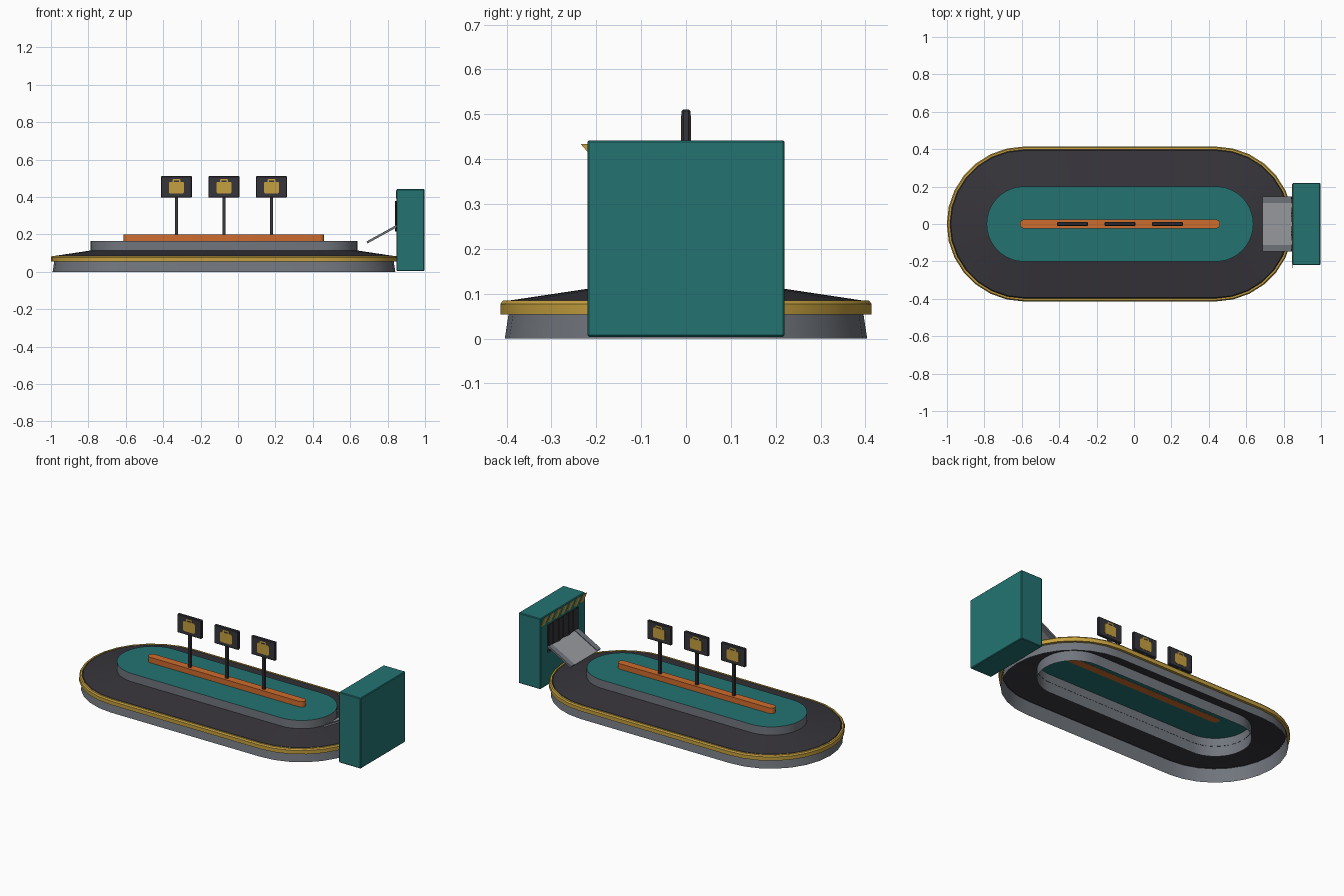
import bpy, bmesh, math
from mathutils import Matrix, Vector

if "Cube" in bpy.data.objects:
    bpy.data.objects.remove(bpy.data.objects["Cube"])

CX = -0.075      # centre of the carousel along x
HALF = 0.512     # half length of the straight runs


def material(name, rgb):
    m = bpy.data.materials.new(name)
    m.diffuse_color = (*rgb, 1)
    m.use_nodes = True
    m.node_tree.nodes["Principled BSDF"].inputs["Base Color"].default_value = m.diffuse_color
    return m


TEAL = material("teal", (0.017, 0.175, 0.17))
DARK = material("charcoal", (0.037, 0.035, 0.043))
GREY = material("steel grey", (0.165, 0.18, 0.205))
LIGHT = material("light grey", (0.32, 0.33, 0.35))
GOLD = material("gold", (0.56, 0.35, 0.05))
ORANGE = material("orange", (0.62, 0.15, 0.027))


def finish(name, bm, mats, smooth=True):
    me = bpy.data.meshes.new(name)
    bm.to_mesh(me)
    bm.free()
    ob = bpy.data.objects.new(name, me)
    bpy.context.collection.objects.link(ob)
    for m in mats:
        me.materials.append(m)
    if smooth:
        bpy.ops.object.select_all(action='DESELECT')
        ob.select_set(True)
        bpy.context.view_layer.objects.active = ob
        bpy.ops.object.shade_smooth_by_angle(angle=math.radians(30))
    return ob


def stadium(name, profile, mats, seg, closed=False, cap=False):
    """Sweep a (radius, z) profile round a racetrack; the cap uses the last material."""
    bm = bmesh.new()
    rings = []
    for r, z in profile:
        ring = []
        for side in (1, -1):
            for i in range(seg + 1):
                a = math.pi * (i / seg - 0.5)
                ring.append(bm.verts.new((CX + side * (HALF + r * math.cos(a)),
                                          side * r * math.sin(a), z)))
        rings.append(ring)
    pairs = list(zip(rings, rings[1:]))
    if closed:
        pairs.append((rings[-1], rings[0]))
    n = len(rings[0])
    for lo, hi in pairs:
        for i in range(n):
            j = (i + 1) % n
            bm.faces.new((lo[i], lo[j], hi[j], hi[i]))
    if cap:
        bm.faces.new(rings[-1]).material_index = len(mats) - 1
    return finish(name, bm, mats)


def box(name, lo, hi, mat, bevel=0.0, turn=None):
    bm = bmesh.new()
    bmesh.ops.create_cube(bm, size=1)
    lo, hi = Vector(lo), Vector(hi)
    bmesh.ops.scale(bm, vec=hi - lo, verts=bm.verts)
    if bevel:
        bmesh.ops.bevel(bm, geom=bm.edges[:], offset=bevel, segments=1, affect='EDGES')
    if turn:
        bmesh.ops.transform(bm, matrix=turn, verts=bm.verts)
    bmesh.ops.translate(bm, vec=(lo + hi) / 2, verts=bm.verts)
    return finish(name, bm, [mat], False)


def plate(name, points, depth, mat):
    """Thin prism from 3D corner points, extruded by a depth vector."""
    bm = bmesh.new()
    f = bm.faces.new([bm.verts.new(p) for p in points])
    ext = bmesh.ops.extrude_face_region(bm, geom=[f])
    bmesh.ops.translate(bm, vec=depth, verts=[v for v in ext["geom"] if isinstance(v, bmesh.types.BMVert)])
    bmesh.ops.recalc_face_normals(bm, faces=bm.faces)
    return finish(name, bm, [mat], False)


# Carousel: skirt, trim ring, sloping belt, centre island and its bench
stadium("skirt", [(0.404, 0), (0.392, 0.078)], [GREY], 14)
stadium("trim_ring", [(0.398, 0.054), (0.414, 0.054), (0.414, 0.077), (0.408, 0.085),
                      (0.398, 0.085)], [GOLD], 14, closed=True)
stadium("belt", [(0.399, 0.076), (0.393, 0.085), (0.2, 0.114)], [DARK], 14)
stadium("island", [(0.201, 0.05), (0.201, 0.165)], [GREY, TEAL], 20, cap=True)

bm = bmesh.new()
ends = []
for z in (0.164, 0.199):
    ends.append([bm.verts.new((CX + s * (0.512 + 0.024 * math.cos(a)), s * 0.024 * math.sin(a), z))
                 for s in (1, -1) for a in (math.pi * (i / 8 - 0.5) for i in range(9))])
bm.faces.new(ends[1])
bm.faces.new(ends[0][::-1])
for i in range(18):
    j = (i + 1) % 18
    bm.faces.new((ends[0][i], ends[0][j], ends[1][j], ends[1][i]))
finish("centre_bench", bm, [ORANGE])

# Signs on posts, with a suitcase symbol on both faces
for k, x in enumerate((CX - 0.254, CX, CX + 0.254), 1):
    box(f"sign_post_{k}", (x - 0.009, -0.009, 0.195), (x + 0.009, 0.009, 0.4), DARK, 0.002)
    box(f"sign_panel_{k}", (x - 0.083, -0.01, 0.396), (x + 0.083, 0.01, 0.511), DARK, 0.004)
    for s in (-1, 1):
        y = s * 0.0095
        depth = (0, s * 0.002, 0)
        w, c, z0, z1 = 0.041, 0.007, 0.418, 0.481
        body = [(-w + c, z0), (w - c, z0), (w, z0 + c), (w, z1 - c),
                (w - c, z1), (-w + c, z1), (-w, z1 - c), (-w, z0 + c)]
        handle = [(-0.022, z1), (-0.022, 0.491), (-0.017, 0.497), (0.017, 0.497),
                  (0.022, 0.491), (0.022, z1), (0.014, z1), (0.014, 0.489),
                  (-0.014, 0.489), (-0.014, z1)]
        for part, pts in (("body", body), ("handle", handle)):
            plate(f"suitcase_{part}_{k}_{'front' if s < 0 else 'back'}",
                  [(x + px, y, pz) for px, pz in pts], depth, GOLD)

# Luggage hood with a recessed opening on the carousel side
bm = bmesh.new()
bmesh.ops.create_cube(bm, size=1)
bmesh.ops.scale(bm, vec=(0.15, 0.44, 0.438), verts=bm.verts)
bmesh.ops.translate(bm, vec=(0.922, 0, 0.223), verts=bm.verts)
bmesh.ops.bevel(bm, geom=bm.edges[:], offset=0.004, segments=1, affect='EDGES')
front = min(bm.faces, key=lambda f: f.calc_center_median().x)
bmesh.ops.inset_region(bm, faces=[front], thickness=0.06)
for v in front.verts:
    v.co.y = math.copysign(0.15, v.co.y)
    v.co.z = 0.378 if v.co.z > 0.22 else 0.205
ext = bmesh.ops.extrude_face_region(bm, geom=[front])
new = [g for g in ext["geom"] if isinstance(g, bmesh.types.BMVert)]
bmesh.ops.translate(bm, vec=(0.04, 0, 0), verts=new)
bmesh.ops.delete(bm, geom=[front], context='FACES_ONLY') if front.is_valid else None
for f in bm.faces:
    c = f.calc_center_median()
    if 0.85 < c.x < 0.9 and abs(c.y) < 0.16 and 0.2 < c.z < 0.38:
        f.material_index = 1
finish("hood", bm, [TEAL, DARK], False)

# Rubber curtain strips hanging in the opening
for i in range(6):
    y = -0.147 + i * 0.049
    box(f"curtain_strip_{i + 1}", (0.842, y + 0.002, 0.215), (0.847, y + 0.047, 0.378), DARK,
        turn=Matrix.Rotation(math.radians(6 if i % 2 else -6), 4, 'Z'))

# Warning stripes above the opening
for i in range(7):
    y = 0.213 - i * 0.0635
    plate(f"warning_stripe_{i + 1}",
          [(0.848, y, 0.392), (0.848, y - 0.03, 0.392), (0.848, y - 0.067, 0.434),
           (0.848, y - 0.037, 0.434)], (-0.004, 0, 0), GOLD)

# Sloping chute with side rails
low, high = Vector((0.69, 0, 0.155)), Vector((0.85, 0, 0.243))
length = (high - low).length
tilt = Matrix.Rotation(-math.atan2(high.z - low.z, high.x - low.x), 4, 'Y')
mid = (low + high) / 2


def sloped(name, y0, y1, rise, thick, mat):
    c = mid + Vector((0, (y0 + y1) / 2, rise))
    half = Vector((length / 2, (y1 - y0) / 2, thick / 2))
    box(name, c - half, c + half, mat, turn=tilt)


sloped("chute_plate", -0.112, 0.112, 0, 0.007, LIGHT)
for s, side in ((-1, "front"), (1, "back")):
    y0, y1 = sorted((s * 0.112, s * 0.146))
    sloped(f"chute_rail_{side}", y0, y1, 0.002, 0.012, GREY)
